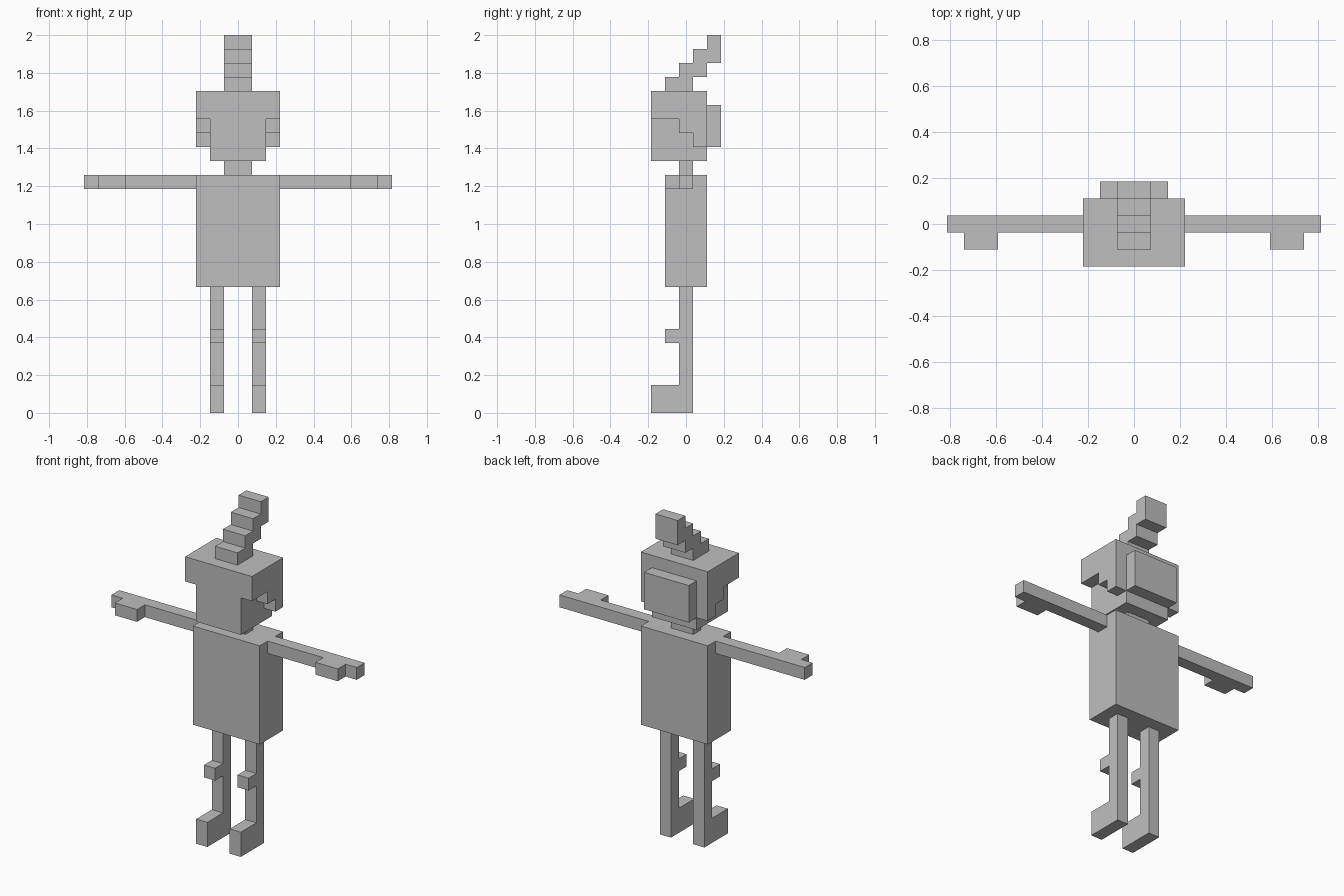
import bpy, bmesh
from mathutils import Vector

if "Cube" in bpy.data.objects:
    bpy.data.objects.remove(bpy.data.objects["Cube"])

U = 2 / 27  # size of one block

grey = bpy.data.materials.new("plain grey")
grey.diffuse_color = (0.52, 0.52, 0.52, 1)
grey.use_nodes = True
grey.node_tree.nodes["Principled BSDF"].inputs["Base Color"].default_value = grey.diffuse_color


def extrude(name, outline, axis, lo, hi, mirror=False):
    """Extrude a block outline along x (outline is y,z) or along z (outline is x,y)."""
    bm = bmesh.new()
    if axis == 'x':
        pts = [Vector((lo, a, b)) for a, b in outline]
        step = Vector((hi - lo, 0, 0))
    else:
        pts = [Vector((a, b, lo)) for a, b in outline]
        step = Vector((0, 0, hi - lo))
    face = bm.faces.new([bm.verts.new(p * U) for p in pts])
    new = bmesh.ops.extrude_face_region(bm, geom=[face], use_keep_orig=True)["geom"]
    verts = [g for g in new if isinstance(g, bmesh.types.BMVert)]
    bmesh.ops.translate(bm, verts=verts, vec=step * U)
    bmesh.ops.recalc_face_normals(bm, faces=bm.faces[:])
    mesh = bpy.data.meshes.new(name)
    bm.to_mesh(mesh)
    bm.free()
    mesh.materials.append(grey)
    obj = bpy.data.objects.new(name, mesh)
    bpy.context.collection.objects.link(obj)
    if mirror:
        obj.modifiers.new("mirror", 'MIRROR').use_clip = False
    return obj


def box(name, x, y, z):
    """Box from its x half width and its y and z ranges."""
    outline = [(y[0], z[0]), (y[1], z[0]), (y[1], z[1]), (y[0], z[1])]
    return extrude(name, outline, 'x', -x, x)


# Torso and neck
box("torso", 3, (-1.5, 1.5), (9, 17))
box("neck", 1, (-0.5, 0.5), (17, 18))

# Legs with knee block and foot
extrude("legs", [(-2.5, 0), (0.5, 0), (0.5, 9), (-0.5, 9), (-0.5, 6), (-1.5, 6),
                 (-1.5, 5), (-0.5, 5), (-0.5, 2), (-2.5, 2)], 'x', 1, 2, True)

# Arms with hand block on the front
extrude("arms", [(3, -0.5), (8, -0.5), (8, -1.5), (10, -1.5), (10, -0.5),
                 (11, -0.5), (11, 0.5), (3, 0.5)], 'z', 16, 17, True)

# Narrow face and the wider stepped hair that sits on it
steps = [(1.5, 19), (0.5, 19), (0.5, 20), (-0.5, 20), (-0.5, 21), (-2.5, 21)]
extrude("face", [(-2.5, 18), (1.5, 18)] + steps, 'x', -2, 2)
extrude("hair", steps + [(-2.5, 23), (1.5, 23)], 'x', -3, 3)
box("back_hair", 2, (1.5, 2.5), (19, 22))

# Crest climbing backwards
extrude("crest", [(-1.5, 23), (0.5, 23), (0.5, 24), (1.5, 24), (1.5, 25), (2.5, 25),
                  (2.5, 27), (1.5, 27), (1.5, 26), (0.5, 26), (0.5, 25), (-0.5, 25),
                  (-0.5, 24), (-1.5, 24)], 'x', -1, 1)
